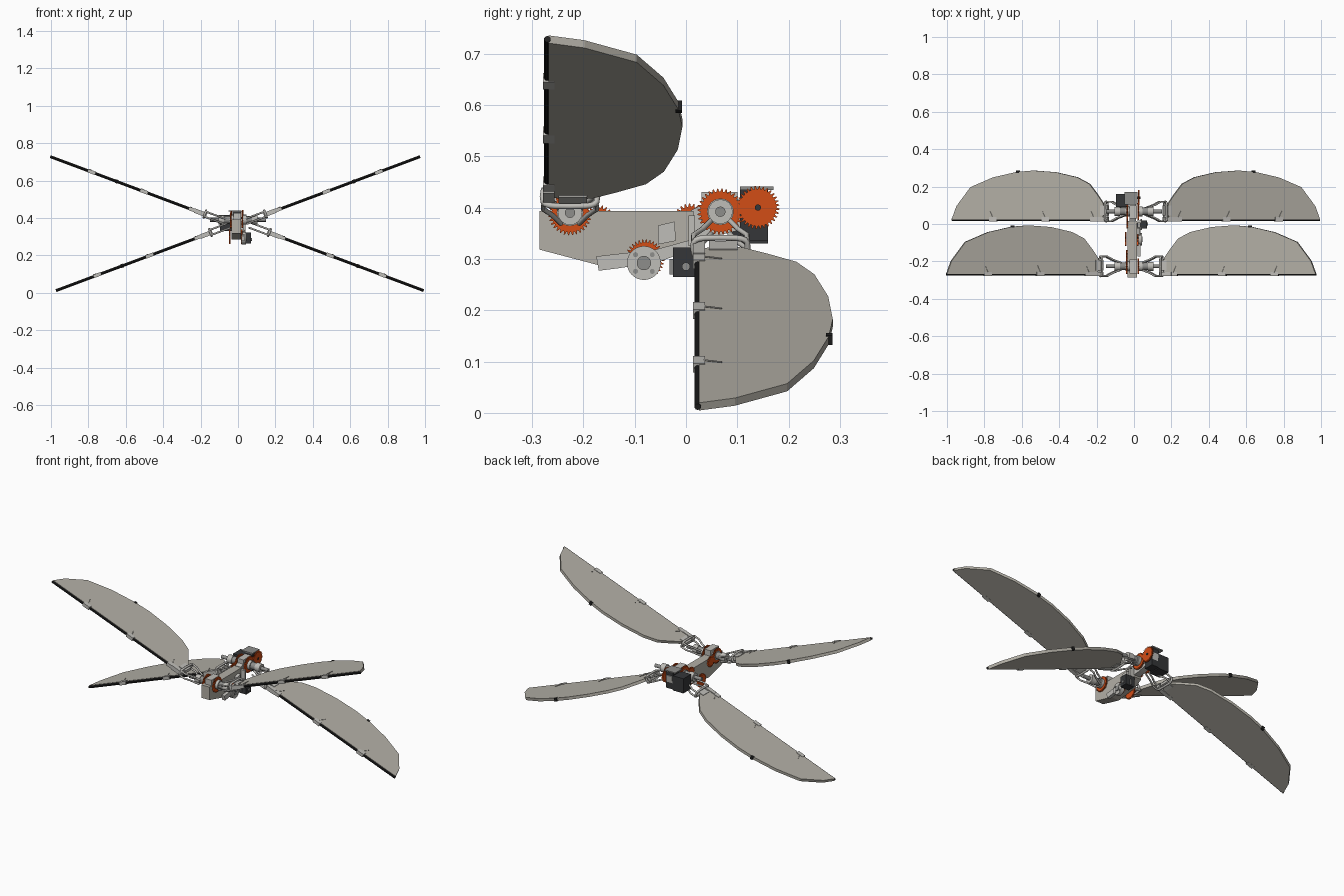
import bpy, bmesh, math
from mathutils import Matrix, Vector

cube = bpy.data.objects.get("Cube")
if cube:
    bpy.data.objects.remove(cube, do_unlink=True)


def material(name, rgb):
    m = bpy.data.materials.new(name)
    m.use_nodes = True
    m.diffuse_color = (*rgb, 1)
    m.node_tree.nodes["Principled BSDF"].inputs["Base Color"].default_value = (*rgb, 1)
    return m


BEIGE = material("warm grey panel", (0.45, 0.43, 0.38))
LIGHT = material("light grey plastic", (0.52, 0.51, 0.48))
STEEL = material("steel grey", (0.27, 0.27, 0.26))
BLACK = material("black carbon", (0.015, 0.015, 0.015))
DARK = material("dark servo", (0.035, 0.037, 0.04))
ORANGE = material("orange gear", (0.65, 0.075, 0.008))

# Local (X, Y, Z) -> world (y, z, x): for side profiles extruded across the body
SIDE = Matrix(((0, 0, 1, 0), (1, 0, 0, 0), (0, 1, 0, 0), (0, 0, 0, 1)))
SLOPE = 0.374


def finish(name, bm, mat, matrix=Matrix(), smooth=False):
    bmesh.ops.transform(bm, matrix=matrix, verts=bm.verts)
    bmesh.ops.recalc_face_normals(bm, faces=bm.faces)
    mesh = bpy.data.meshes.new(name)
    bm.to_mesh(mesh)
    bm.free()
    mesh.materials.append(mat)
    ob = bpy.data.objects.new(name, mesh)
    bpy.context.collection.objects.link(ob)
    if smooth:
        bpy.ops.object.select_all(action="DESELECT")
        ob.select_set(True)
        bpy.context.view_layer.objects.active = ob
        bpy.ops.object.shade_smooth_by_angle()
    return ob


def prism(name, outline, lo, hi, mat, matrix=SIDE):
    bm = bmesh.new()
    face = bm.faces.new([bm.verts.new((a, b, lo)) for a, b in outline])
    top = bmesh.ops.extrude_face_region(bm, geom=[face])["geom"]
    verts = [v for v in top if isinstance(v, bmesh.types.BMVert)]
    bmesh.ops.translate(bm, verts=verts, vec=(0, 0, hi - lo))
    return finish(name, bm, mat, matrix)


def box(name, x, y, z, mat, matrix=Matrix()):
    outline = [(x[0], y[0]), (x[1], y[0]), (x[1], y[1]), (x[0], y[1])]
    return prism(name, outline, z[0], z[1], mat, matrix)


def rod(name, a, b, r, mat, matrix=Matrix(), sides=16):
    a, b = matrix @ Vector(a), matrix @ Vector(b)
    d = b - a
    bm = bmesh.new()
    bmesh.ops.create_cone(bm, cap_ends=True, segments=sides, radius1=r, radius2=r, depth=d.length)
    place = Matrix.Translation((a + b) / 2) @ d.to_track_quat("Z", "Y").to_matrix().to_4x4()
    return finish(name, bm, mat, place, True)


def tube(name, points, r, mat, matrix, cyclic=False):
    cu = bpy.data.curves.new(name, "CURVE")
    cu.dimensions = "3D"
    cu.bevel_depth, cu.bevel_resolution = r, 2
    cu.use_fill_caps = True
    sp = cu.splines.new("POLY")
    sp.points.add(len(points) - 1)
    for p, co in zip(sp.points, points):
        p.co = (*(matrix @ Vector(co)), 1)
    sp.use_cyclic_u = cyclic
    cu.materials.append(mat)
    bpy.context.collection.objects.link(bpy.data.objects.new(name, cu))


def gear(name, y, z, r, x, teeth=32):
    outline = []
    for i in range(teeth):
        for frac, rad in ((0, r - 0.006), (0.3, r - 0.006), (0.5, r), (0.75, r)):
            a = (i + frac) / teeth * math.tau
            outline.append((y + rad * math.cos(a), z + rad * math.sin(a)))
    prism(name, outline, x - 0.004, x + 0.004, ORANGE)


# Wing outline: distance from the centre line, chord behind the leading edge
WING = [(0.185, 0), (0.17, 0.03), (0.175, 0.085), (0.205, 0.13), (0.25, 0.19), (0.315, 0.225),
        (0.43, 0.252), (0.55, 0.261), (0.64, 0.253), (0.765, 0.224), (0.885, 0.172),
        (0.96, 0.07), (0.985, 0)]


def wing(end, side, x0, y0, z0, slope, hub_z):
    tag = f"{end}_{'left' if side > 0 else 'right'}"
    c = 1 / math.hypot(1, slope)
    m = Matrix(((side, 0, -side * slope * c, x0), (0, 1, 0, y0), (slope, 0, c, z0), (0, 0, 0, 1)))
    prism(tag + "_wing", WING, -0.016, 0, BEIGE, m)
    # leading edge spar with its clips and tail pins
    rod(tag + "_spar", (0.17, -0.002, -0.008), (0.986, -0.002, -0.008), 0.0065, BLACK, m, 10)
    for i, u in enumerate((0.225, 0.485, 0.765)):
        box(f"{tag}_spar_clip_{i}", (u - 0.02, u + 0.02), (-0.011, 0.012), (-0.017, 0.002), LIGHT, m)
        rod(f"{tag}_clip_pin_{i}", (u, 0.01, 0.001), (u + 0.015, 0.045, 0.003), 0.0015, LIGHT, m, 6)
    box(tag + "_trailing_tab", (0.625, 0.64), (0.248, 0.26), (-0.018, 0.002), BLACK, m)

    # root cage: rounded end ring, spreading struts and spar socket
    mid = 0.042
    ring = []
    for k in range(20):
        a = k / 20 * math.tau
        sx, sy = math.cos(a), math.sin(a)
        ring.append((0.16, mid + 0.053 * math.copysign(abs(sx) ** 0.5, sx),
                     -0.006 + 0.02 * math.copysign(abs(sy) ** 0.5, sy)))
    tube(tag + "_cage_ring", ring, 0.006, LIGHT, m, True)
    for i, s in enumerate((-1, 1)):
        for j, h in enumerate((-0.02, 0.008)):
            path = [(0.055, mid + s * 0.018, h), (0.1, mid + s * 0.035, h),
                    (0.13, mid + s * 0.052, h), (0.162, mid + s * 0.052, h)]
            tube(f"{tag}_cage_strut_{i}{j}", path, 0.005, LIGHT, m)
    box(tag + "_spar_socket", (0.15, 0.215), (-0.011, 0.012), (-0.02, 0.004), LIGHT, m)
    box(tag + "_root_clamp", (0.15, 0.19), (0.02, 0.075), (-0.019, 0.003), LIGHT, m)

    # stepped hub on the horizontal shaft
    hy = y0 + mid
    for part, a, b, r, mat in (("hub_flange", 0.02, 0.045, 0.026, LIGHT),
                               ("hub_barrel", 0.045, 0.085, 0.02, STEEL),
                               ("hub_collar", 0.075, 0.105, 0.024, LIGHT),
                               ("hub_shaft", 0.1, 0.15, 0.01, STEEL)):
        rod(f"{tag}_{part}", (side * a, hy, hub_z), (side * b, hy, hub_z), r, mat)


for side in (-1, 1):
    wing("front", side, -0.015, -0.268, 0.367, SLOPE, 0.39)
    wing("rear", side, 0.01, 0.025, 0.388, -SLOPE, 0.392)

# Body frame
prism("body_frame", [(-0.285, 0.393), (-0.285, 0.318), (-0.16, 0.285), (-0.04, 0.3),
                     (0.015, 0.33), (0.015, 0.393)], -0.035, 0.015, BEIGE)
prism("rear_bracket", [(0.01, 0.395), (0.01, 0.34), (0.06, 0.345), (0.16, 0.37),
                       (0.165, 0.41), (0.06, 0.42)], -0.025, 0.012, LIGHT)
box("front_bearing_block", (-0.025, 0.015), (-0.265, -0.19), (0.37, 0.425), LIGHT)
box("rear_bearing_block", (-0.025, 0.015), (0.03, 0.1), (0.37, 0.43), LIGHT)
box("rear_top_plate", (-0.05, 0.02), (0.105, 0.17), (0.434, 0.441), STEEL)

# Gear train
gear("front_wing_gear_left", -0.226, 0.388, 0.042, 0.024)
gear("front_wing_gear_right", -0.226, 0.388, 0.042, -0.04)
gear("front_idler_gear", -0.17, 0.375, 0.03, -0.04, 22)
gear("rear_wing_gear_left", 0.067, 0.392, 0.045, 0.024)
gear("rear_wing_gear_right", 0.067, 0.392, 0.045, -0.035)
gear("rear_idler_gear", 0.008, 0.376, 0.032, -0.035, 22)
gear("rear_drive_gear", 0.14, 0.4, 0.042, 0.026)
gear("middle_drive_gear", -0.08, 0.3, 0.038, 0.02)
gear("lower_drive_gear", -0.08, 0.3, 0.038, -0.043)
rod("drive_gear_pin", (0, 0.14, 0.4), (0.034, 0.14, 0.4), 0.006, DARK)

# Crank disc with bolts and linkage on the left flank
rod("crank_disc", (0.02, -0.082, 0.292), (0.042, -0.082, 0.292), 0.033, LIGHT, sides=32)
rod("crank_hub", (0.04, -0.082, 0.292), (0.046, -0.082, 0.292), 0.014, STEEL)
for i in range(4):
    a = math.pi / 4 + i * math.pi / 2
    y, z = -0.082 + 0.023 * math.cos(a), 0.292 + 0.023 * math.sin(a)
    rod(f"crank_bolt_{i}", (0.04, y, z), (0.044, y, z), 0.005, STEEL, sides=10)
prism("linkage_arm", [(-0.17, 0.277), (-0.13, 0.282), (-0.05, 0.295), (0.015, 0.32),
                      (0.012, 0.338), (-0.06, 0.318), (-0.175, 0.305)], 0.018, 0.036, LIGHT)
prism("linkage_block", [(-0.055, 0.328), (-0.02, 0.335), (-0.022, 0.373), (-0.055, 0.365)],
      0.012, 0.032, LIGHT)
prism("linkage_post", [(0.005, 0.325), (0.018, 0.325), (0.018, 0.385), (0.005, 0.385)],
      0.015, 0.04, LIGHT)

# Servos
box("rear_servo", (-0.095, -0.03), (0.09, 0.16), (0.33, 0.415), DARK)
box("rear_servo_mount", (-0.03, 0.015), (0.105, 0.16), (0.335, 0.435), DARK)
box("lower_servo", (0.015, 0.07), (-0.025, 0.02), (0.265, 0.322), DARK)
box("lower_servo_flange", (0.035, 0.043), (-0.032, 0.027), (0.27, 0.3), STEEL)
rod("lower_servo_axle", (0.068, 0, 0.285), (0.075, 0, 0.285), 0.008, STEEL)
